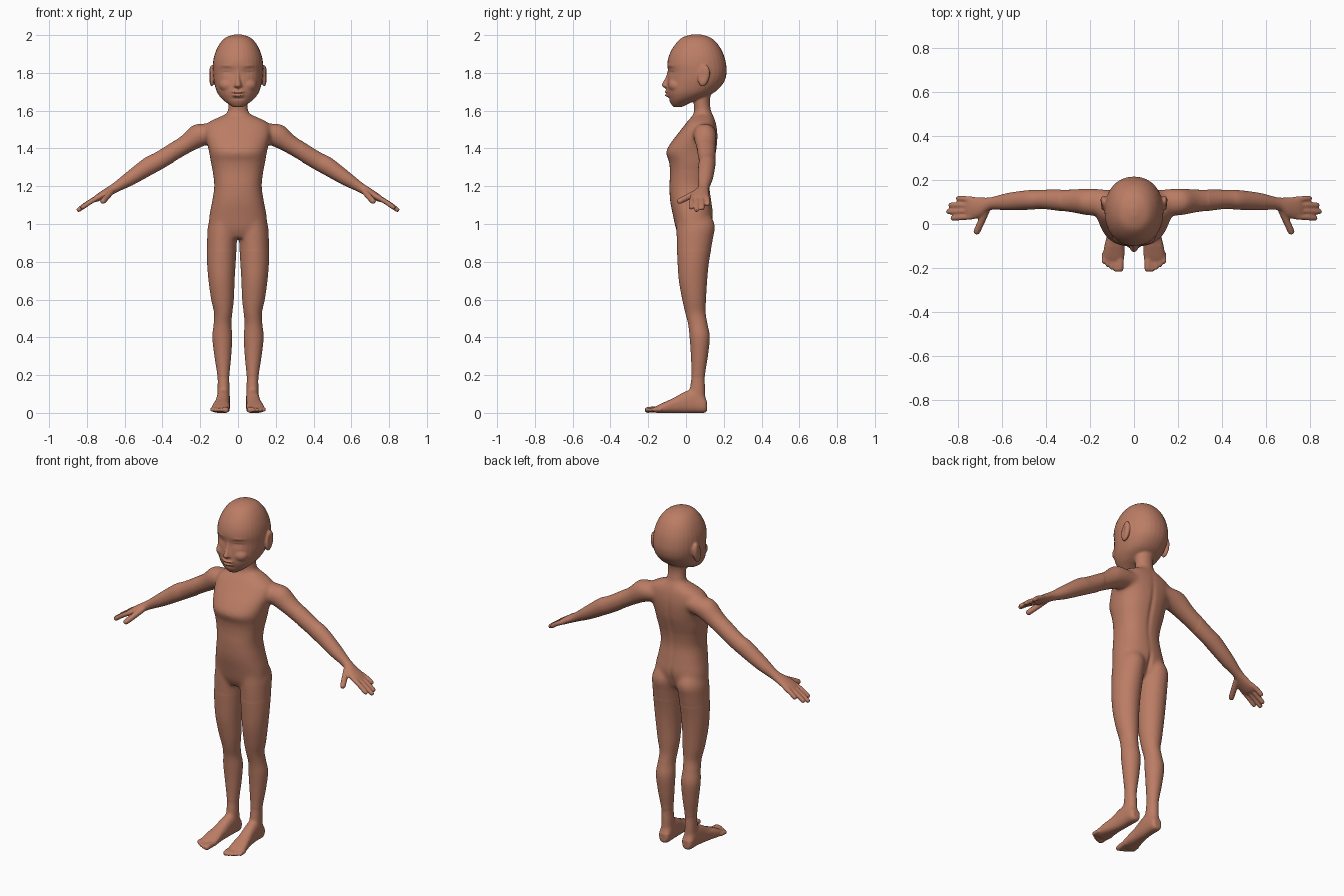
import bpy, bmesh, math
from mathutils import Vector, Matrix

bm = bmesh.new()
SIDES = (1, -1)


def spline(keys, steps):
    """Catmull-Rom through tuples of numbers."""
    out = []
    n = len(keys)
    for i in range(n - 1):
        a, b, c, d = (keys[max(i - 1, 0)], keys[i], keys[i + 1], keys[min(i + 2, n - 1)])
        for k in range(steps):
            t = k / steps
            out.append([0.5 * (2 * q + (r - p) * t + (2 * p - 5 * q + 4 * r - s) * t * t
                               + (3 * q - p - 3 * r + s) * t ** 3)
                        for p, q, r, s in zip(a, b, c, d)])
    return out + [list(keys[-1])]


def loft(keys, u, v, s=1, p=2.0, seg=32, steps=5):
    """Closed tube through keys (x, y, z, radius_u, radius_v)."""
    u, v = Vector(u), Vector(v)
    rings = []
    for x, y, z, ru, rv in spline(keys, steps):
        ring = []
        for i in range(seg):
            a = 2 * math.pi * i / seg
            c, d = math.cos(a), math.sin(a)
            q = (Vector((x, y, z)) + u * ru * math.copysign(abs(c) ** (2 / p), c)
                 + v * rv * math.copysign(abs(d) ** (2 / p), d))
            ring.append(bm.verts.new((q.x * s, q.y, q.z)))
        rings.append(ring)
    for a, b in zip(rings, rings[1:]):
        for i in range(seg):
            j = (i + 1) % seg
            bm.faces.new((a[i], a[j], b[j], b[i]))
    bm.faces.new(rings[0])
    bm.faces.new(rings[-1])


def stack(rows, s=1, p=2.0):
    """Horizontal sections (z, y_front, y_back, x_inner, x_outer)."""
    loft([((c + d) / 2, (a + b) / 2, z, (d - c) / 2, (b - a) / 2)
          for z, a, b, c, d in rows], (1, 0, 0), (0, 1, 0), s, p)


def mid(*rows):
    return [(z, a, b, -w, w) for z, a, b, w in rows]


def digit(pts, r, s):
    """Finger or toe with a rounded tip."""
    d = (Vector(pts[-1]) - Vector(pts[0])).normalized()
    u = d.cross(Vector((0, 0, 1))).normalized()
    tip = Vector(pts[-1])
    keys = [(*q, r, r) for q in pts[:-1]]
    keys += [(*(tip - d * r * 0.7), r * 0.92, r * 0.92), (*tip, r * 0.45, r * 0.45)]
    loft(keys, u, d.cross(u), s, seg=14, steps=4)


def blob(c, r, s=1, tilt=0.0):
    m = (Matrix.Diagonal((s, 1, 1, 1)) @ Matrix.Translation(c)
         @ Matrix.Rotation(tilt, 4, 'X') @ Matrix.Diagonal((*r, 1)))
    bmesh.ops.create_uvsphere(bm, u_segments=24, v_segments=16, radius=1, matrix=m)


# head
stack(mid((2.004, .035, .075, .015), (1.987, -.02, .13, .065), (1.95, -.058, .17, .1),
          (1.9, -.087, .198, .123), (1.85, -.099, .212, .133), (1.8, -.095, .215, .133),
          (1.75, -.1, .2, .127), (1.70, -.102, .155, .112), (1.665, -.092, .085, .088),
          (1.64, -.082, .02, .058), (1.62, -.068, -.02, .028)), p=2.15)
# nose and lips
stack(mid((1.825, -.095, -.05, .010), (1.78, -.107, -.05, .012), (1.745, -.126, -.05, .019),
          (1.73, -.128, -.05, .024), (1.718, -.11, -.05, .022)))
blob((0, -.098, 1.699), (.034, .017, .008))
blob((0, -.096, 1.682), (.03, .017, .009))
# neck
stack(mid((1.74, .03, .15, .06), (1.66, .038, .127, .052), (1.6, .043, .133, .054),
          (1.56, .03, .15, .08), (1.5, .02, .15, .1)))
# torso
stack(mid((1.585, .05, .135, .055), (1.56, .022, .15, .115), (1.53, -.003, .16, .165),
          (1.48, -.042, .167, .175), (1.43, -.08, .166, .165), (1.38, -.106, .16, .153),
          (1.33, -.09, .147, .145), (1.27, -.085, .132, .133), (1.2, -.088, .125, .126),
          (1.12, -.084, .135, .137), (1.04, -.068, .143, .152), (.97, -.052, .12, .15),
          (.925, -.03, .08, .1)), p=2.35)

for s in SIDES:
    # ears and cheeks
    blob((.139, .095, 1.785), (.016, .031, .058), s, -.2)
    blob((.05, -.05, 1.735), (.05, .045, .04), s)
    # legs
    stack([(1.1, -.05, .1, .02, .115), (1.0, -.05, .152, .001, .157), (.92, -.05, .143, .005, .164),
           (.8, -.045, .122, .012, .164), (.7, -.038, .112, .018, .156),
           (.6, -.02, .106, .022, .142), (.53, -.004, .104, .03, .127),
           (.47, .011, .114, .035, .129), (.4, .019, .126, .03, .136),
           (.3, .026, .116, .036, .125), (.2, .028, .101, .045, .11),
           (.13, .02, .102, .044, .109), (.04, .015, .104, .044, .108)], s)
    # feet
    loft([(.076, .112, .035, .02, .025), (.076, .095, .045, .033, .045),
          (.077, .04, .062, .036, .062), (.08, -.01, .055, .037, .056),
          (.085, -.06, .041, .04, .042), (.09, -.11, .029, .047, .03),
          (.092, -.15, .02, .048, .02), (.092, -.17, .016, .042, .013)],
         (1, 0, 0), (0, 0, 1), s, p=2.5)
    # toes
    for i in range(5):
        x = .06 + .0185 * i
        digit([(x, -.13, .018), (x + .003, -.17, .018),
               (x + .004, (-.218, -.217, -.208, -.196, -.182)[i], .015)],
              .017 if i == 0 else .0115, s)
    # arms and palms
    loft([(.1, .1, 1.485, .055, .05), (.2, .1, 1.472, .062, .064), (.28, .105, 1.42, .054, .05),
          (.41, .112, 1.34, .044, .047), (.47, .11, 1.308, .045, .048), (.57, .102, 1.242, .04, .038),
          (.65, .093, 1.192, .029, .026), (.70, .076, 1.163, .045, .023),
          (.745, .072, 1.137, .053, .018), (.765, .072, 1.126, .045, .012)],
         (0, 1, 0), (.5, 0, .866), s)
    # fingers and thumb
    for y0, x1, y1, z1 in ((.112, .808, .117, 1.10), (.086, .842, .086, 1.078),
                           (.06, .852, .056, 1.070), (.034, .832, .026, 1.082)):
        digit([(.735, y0, 1.143), ((.735 + x1) / 2, (y0 + y1) / 2, (1.15 + z1) / 2),
               (x1, y1, z1)], .0135, s)
    digit([(.67, .065, 1.172), (.695, .01, 1.143), (.72, -.045, 1.115)], .0165, s)

bmesh.ops.recalc_face_normals(bm, faces=bm.faces)
mesh = bpy.data.meshes.new("body")
bm.to_mesh(mesh)
bm.free()
body = bpy.data.objects.new("body", mesh)
bpy.context.collection.objects.link(body)

# fuse the parts into one skin
rm = body.modifiers.new("fuse", 'REMESH')
rm.mode = 'VOXEL'
rm.voxel_size = .005
sm = body.modifiers.new("soften", 'SMOOTH')
sm.factor = .5
sm.iterations = 7
fused = bpy.data.meshes.new_from_object(body.evaluated_get(bpy.context.evaluated_depsgraph_get()))
body.modifiers.clear()
body.data = fused

bm = bmesh.new()
bm.from_mesh(fused)


# blend shoulders, neck, hips and ankles
def relax(test, times):
    vs = [v for v in bm.verts if test(v.co)]
    for _ in range(times):
        bmesh.ops.smooth_vert(bm, verts=vs, factor=.5, use_axis_x=True, use_axis_y=True, use_axis_z=True)


relax(lambda c: abs(c.x) < .34 and 1.28 < c.z < 1.61, 40)
relax(lambda c: abs(c.x) < .2 and .86 < c.z < 1.3, 30)
relax(lambda c: .06 < c.z < .2 and c.y > -.1, 20)

# carved details: centre, radii, push
DENTS = [((0, -.105, 1.6905), (.026, .04, .0035), (0, .007, 0)),
         ((0, -.09, 1.664), (.03, .04, .007), (0, .004, 0)),
         ((0, .16, 1.3), (.014, .05, .17), (0, -.007, 0)),
         ((0, .15, .99), (.012, .05, .06), (0, -.012, 0))]
for s in SIDES:
    DENTS += [((s * .06, -.085, 1.808), (.03, .05, .018), (0, .009, 0)),
              ((s * .062, -.08, 1.808), (.024, .05, .010), (0, -.006, 0)),
              ((s * .062, -.08, 1.805), (.024, .05, .003), (0, .006, 0)),
              ((s * .062, -.08, 1.838), (.03, .05, .007), (0, -.003, 0)),
              ((s * .013, -.12, 1.719), (.006, .02, .005), (0, .004, .005)),
              ((s * .155, .088, 1.79), (.02, .014, .032), (-s * .008, 0, 0))]
for v in bm.verts:
    c = v.co.copy()
    if abs(c.x) < .2 and c.z > .85:
        for p, r, d in DENTS:
            q = sum(((c[i] - p[i]) / r[i]) ** 2 for i in range(3))
            if q < 6:
                v.co += Vector(d) * math.exp(-q)
    v.co.z = max(v.co.z, 0.0)
low = min(v.co.z for v in bm.verts)
bmesh.ops.translate(bm, verts=bm.verts, vec=(0, 0, -low))
for f in bm.faces:
    f.smooth = True
bm.to_mesh(fused)
bm.free()

# skin colour
skin = bpy.data.materials.new("warm brown skin")
skin.diffuse_color = (.50, .205, .13, 1)
fused.materials.clear()
fused.materials.append(skin)
